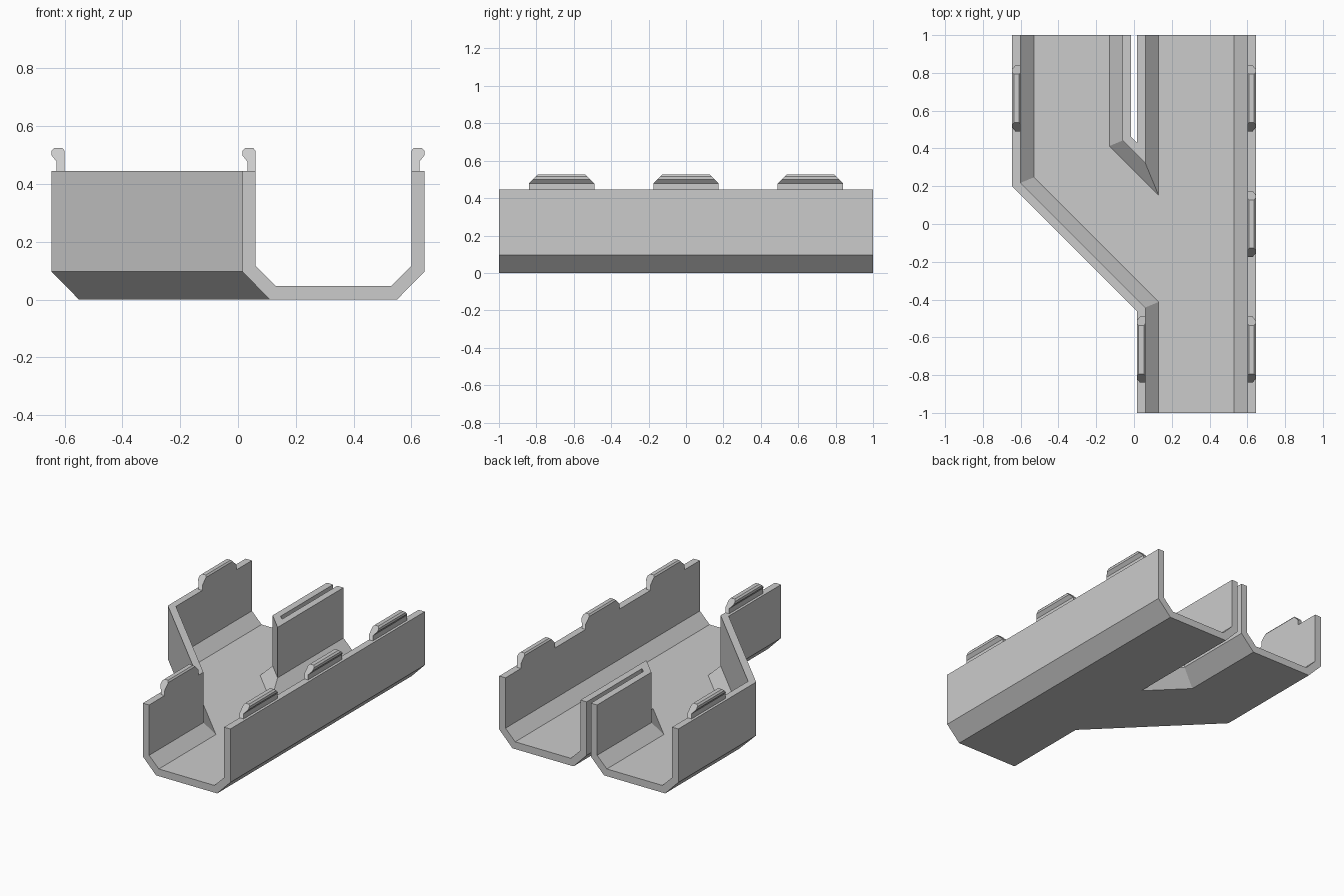
import bpy, bmesh, math

if "Cube" in bpy.data.objects:
    bpy.data.objects.remove(bpy.data.objects["Cube"])

grey = bpy.data.materials.new("light grey plastic")
grey.diffuse_color = (0.60, 0.60, 0.60, 1)
grey.use_nodes = True
grey.node_tree.nodes["Principled BSDF"].inputs["Base Color"].default_value = grey.diffuse_color

CX, TOP = 0.33, 0.445            # lane centre and wall height
# cross-sections as (offset from lane centre, height)
OUTER = [(-0.315, TOP), (-0.315, 0.097), (-0.22, 0), (0.22, 0), (0.315, 0.097), (0.315, TOP)]
INNER = [(-0.27, 0.6), (-0.27, 0.117), (-0.2, 0.047), (0.2, 0.047), (0.27, 0.117), (0.27, 0.6)]
MITRE = math.tan(math.radians(22.5))


def loft(name, rings):
    """Closed solid through a list of equal-length point rings."""
    bm = bmesh.new()
    vs = [[bm.verts.new(p) for p in r] for r in rings]
    n = len(vs[0])
    for a, b in zip(vs, vs[1:]):
        for i in range(n):
            j = (i + 1) % n
            bm.faces.new((a[i], a[j], b[j], b[i]))
    bm.faces.new(vs[0])
    bm.faces.new(vs[-1])
    bmesh.ops.recalc_face_normals(bm, faces=bm.faces)
    me = bpy.data.meshes.new(name)
    bm.to_mesh(me)
    bm.free()
    me.materials.append(grey)
    ob = bpy.data.objects.new(name, me)
    bpy.context.collection.objects.link(ob)
    return ob


def ring(profile, cx, y, skew=0):
    return [(cx + u, y + u * skew, z) for u, z in profile]


def straight_lane(name, profile, over=0):
    return loft(name, [ring(profile, CX, -1 - over), ring(profile, CX, 1 + over)])


def branch_lane(name, profile, over=0):
    # straight at the back, then a 45 degree run into the main lane
    return loft(name, [ring(profile, -CX, 1 + over),
                       ring(profile, -CX, CX, MITRE),
                       ring(profile, CX, -CX, MITRE)])


# forked channel: join the outer solids, hollow out the inner ones
channel = straight_lane("forked_channel", OUTER)
tools = [(branch_lane("branch_body", OUTER), 'UNION'),
         (straight_lane("main_cutter", INNER, 0.1), 'DIFFERENCE'),
         (branch_lane("branch_cutter", INNER, 0.1), 'DIFFERENCE')]
for tool, op in tools:
    tool.hide_render = True
    mod = channel.modifiers.new(op.lower(), 'BOOLEAN')
    mod.object, mod.operation, mod.solver = tool, op, 'EXACT'
bpy.context.view_layer.update()
deps = bpy.context.evaluated_depsgraph_get()
result = bpy.data.meshes.new_from_object(channel.evaluated_get(deps))
channel.modifiers.clear()
channel.data = result
for tool, _ in tools:
    bpy.data.objects.remove(tool)

# merge leftover coplanar pieces
bm = bmesh.new()
bm.from_mesh(result)
bmesh.ops.remove_doubles(bm, verts=bm.verts, dist=0.0005)
bmesh.ops.dissolve_limit(bm, angle_limit=0.01, verts=bm.verts, edges=bm.edges)
bm.to_mesh(result)
bm.free()


# snap clips along the wall tops, lip facing outwards
def clip(name, x_out, side, y):
    # (depth inwards from the outer wall face, height)
    prof = [(0.045, TOP - 0.01), (0.045, 0.478), (0.045, 0.515), (0.037, 0.525),
            (0.01, 0.525), (0, 0.515), (0, 0.499), (0.017, 0.478), (0.017, TOP - 0.01)]
    rings = [[(x_out - side * d, y + s * (0.175 - max(0, z - 0.478)), z) for d, z in prof]
             for s in (-1, 1)]
    return loft(name, rings)


for label, y in (("front", -0.665), ("middle", 0), ("back", 0.665)):
    clip("right_clip_" + label, 0.645, 1, y)
clip("left_clip_front", 0.015, -1, -0.665)
clip("left_clip_back", -0.645, -1, 0.665)
